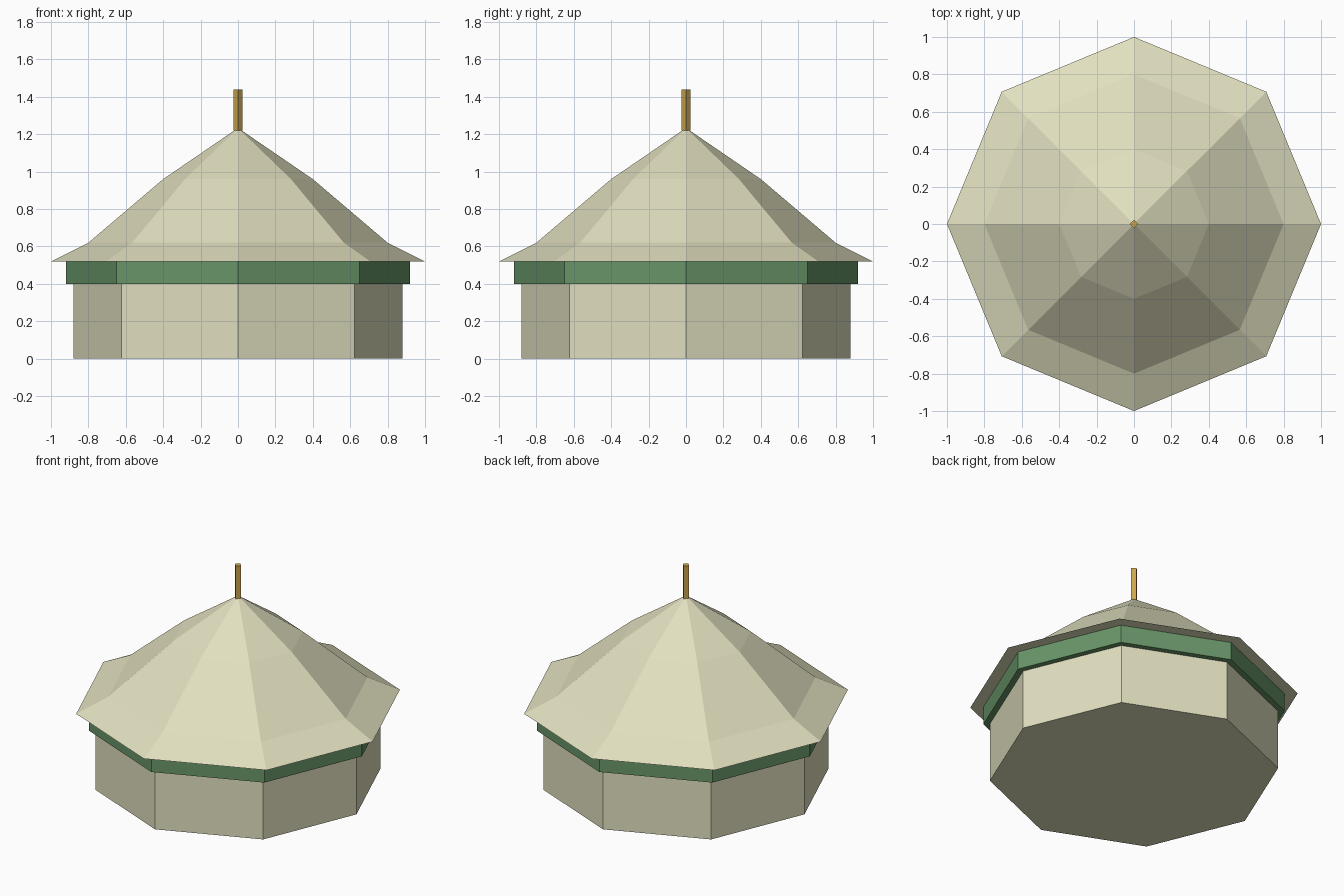
import bpy
import bmesh
from math import cos, sin, tau

cube = bpy.data.objects.get("Cube")
if cube:
    bpy.data.objects.remove(cube, do_unlink=True)


def material(name, color):
    mat = bpy.data.materials.new(name)
    mat.use_nodes = True
    mat.diffuse_color = (*color, 1)
    mat.node_tree.nodes["Principled BSDF"].inputs["Base Color"].default_value = (*color, 1)
    return mat


def prism(name, profile, sides, mat):
    """Closed flat-sided solid through (radius, height) rings, with a corner on +x."""
    bm = bmesh.new()
    rings = [[bm.verts.new((r * cos(tau * i / sides), r * sin(tau * i / sides), z))
              for i in range(sides)] for r, z in profile]
    for low, high in zip(rings, rings[1:]):
        for i in range(sides):
            j = (i + 1) % sides
            bm.faces.new((low[i], low[j], high[j], high[i]))
    bm.faces.new(rings[0][::-1])
    bm.faces.new(rings[-1])
    mesh = bpy.data.meshes.new(name)
    bm.to_mesh(mesh)
    bm.free()
    mesh.materials.append(mat)
    obj = bpy.data.objects.new(name, mesh)
    bpy.context.collection.objects.link(obj)
    return obj


canvas = material("cream canvas", (0.75, 0.74, 0.52))
green = material("green trim", (0.14, 0.30, 0.14))
gold = material("gold", (0.60, 0.38, 0.08))

# Octagonal wall, trim band and flared roof
prism("wall", [(0.88, 0), (0.88, 0.40)], 8, canvas)
prism("trim_band", [(0.92, 0.40), (0.92, 0.52)], 8, green)
prism("roof", [(1.0, 0.52), (0.80, 0.62), (0.40, 0.96), (0.005, 1.23)], 8, canvas)

# Square finial pole
prism("finial_pole", [(0.024, 1.22), (0.024, 1.44)], 4, gold)
